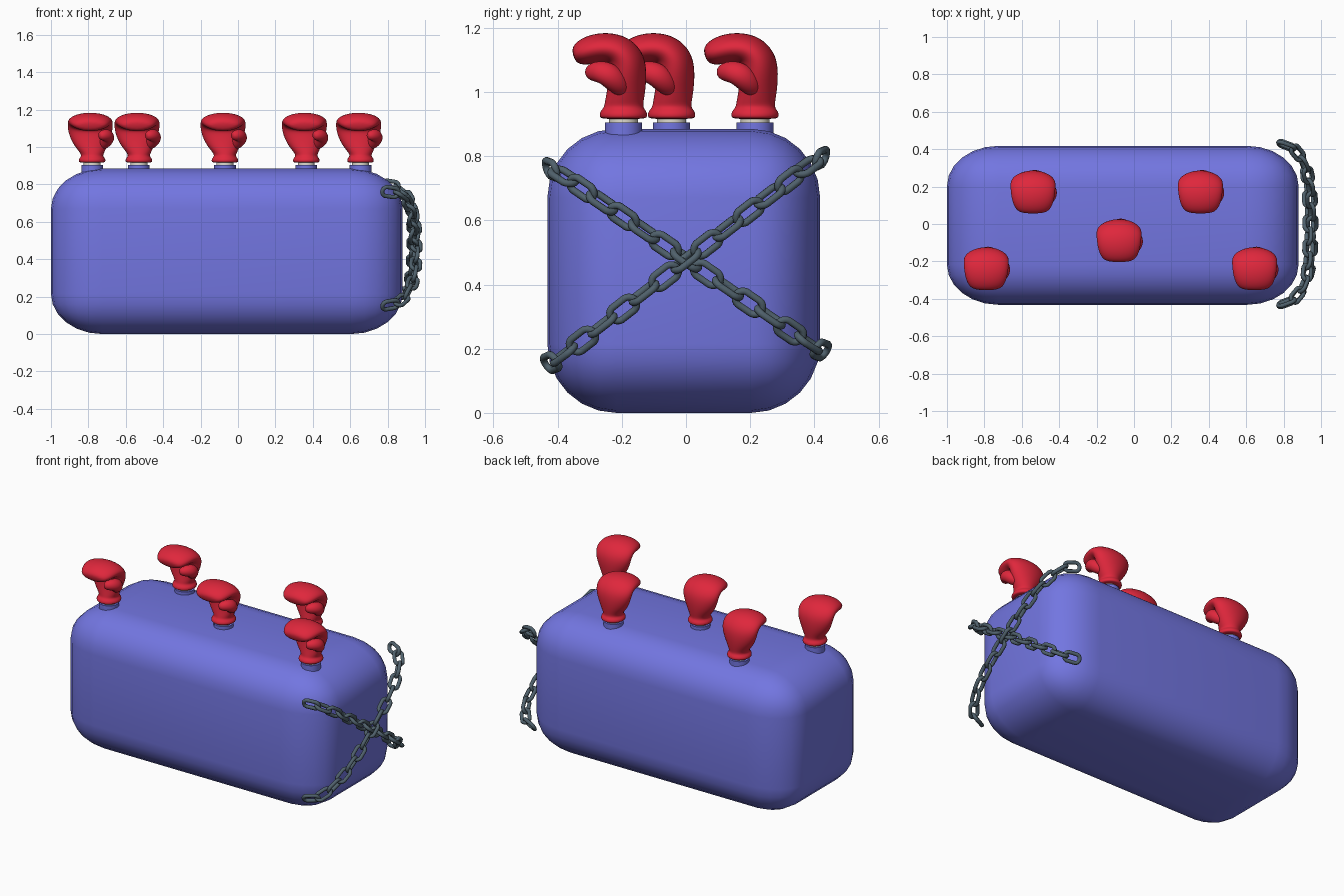
import bpy, bmesh, math
from mathutils import Vector, Matrix

if "Cube" in bpy.data.objects:
    bpy.data.objects.remove(bpy.data.objects["Cube"])


def material(name, rgb):
    m = bpy.data.materials.new(name)
    m.diffuse_color = (*rgb, 1)
    m.use_nodes = True
    m.node_tree.nodes["Principled BSDF"].inputs["Base Color"].default_value = m.diffuse_color
    return m


BLUE = material("blue", (0.17, 0.18, 0.75))
RED = material("red", (0.74, 0.02, 0.045))
STEEL = material("steel", (0.08, 0.12, 0.15))
CREAM = material("cream", (0.75, 0.72, 0.62))


def add_object(name, bm, mat, loc=(0, 0, 0)):
    bmesh.ops.recalc_face_normals(bm, faces=bm.faces)
    for f in bm.faces:
        f.smooth = True
    me = bpy.data.meshes.new(name)
    bm.to_mesh(me)
    bm.free()
    me.materials.append(mat)
    ob = bpy.data.objects.new(name, me)
    ob.location = loc
    bpy.context.collection.objects.link(ob)
    return ob


def loft(bm, rings, closed=False):
    """Skin a list of equal rings; cap the ends unless closed."""
    vs = [[bm.verts.new(p) for p in r] for r in rings]
    n = len(vs[0])
    for i in range(len(vs) if closed else len(vs) - 1):
        a, b = vs[i], vs[(i + 1) % len(vs)]
        for j in range(n):
            k = (j + 1) % n
            bm.faces.new((a[j], a[k], b[k], b[j]))
    if not closed:
        bm.faces.new(vs[0])
        bm.faces.new(vs[-1])


def ring(center, u, v, n=12):
    return [center + u * math.cos(t) + v * math.sin(t)
            for t in (2 * math.pi * i / n for i in range(n))]


def smooth_by_angle(ob):
    bpy.ops.object.select_all(action='DESELECT')
    ob.select_set(True)
    bpy.context.view_layer.objects.active = ob
    bpy.ops.object.shade_smooth_by_angle(angle=math.radians(35))


# Rounded body block, corners a little longer along x
bm = bmesh.new()
bmesh.ops.create_cube(bm, size=1)
bmesh.ops.scale(bm, vec=(1.88 * 0.78, 0.85, 0.885), verts=bm.verts)
bmesh.ops.bevel(bm, geom=bm.edges[:], offset=0.215, segments=6,
                profile=0.5, affect='EDGES')
bmesh.ops.scale(bm, vec=(1 / 0.78, 1, 1), verts=bm.verts)
smooth_by_angle(add_object("body", bm, BLUE, (-0.06, -0.007, 0.4425)))


# Boxing glove: sections run up the back of the hand and curl over the fist
# section = (outer y, outer z, inner y, inner z, half width, x offset)
SECTIONS = [
    (0.066, 0.915, -0.066, 0.915, 0.066, 0),
    (0.075, 0.922, -0.075, 0.922, 0.075, 0),
    (0.074, 0.938, -0.074, 0.938, 0.074, 0),
    (0.060, 0.952, -0.060, 0.952, 0.058, 0),
    (0.064, 0.975, -0.058, 0.968, 0.068, 0),
    (0.070, 1.015, -0.052, 1.000, 0.092, -0.008),
    (0.073, 1.070, -0.046, 1.045, 0.116, -0.010),
    (0.062, 1.125, -0.044, 1.078, 0.126, -0.010),
    (0.015, 1.173, -0.050, 1.090, 0.126, -0.010),
    (-0.050, 1.187, -0.072, 1.091, 0.122, -0.010),
    (-0.110, 1.178, -0.100, 1.086, 0.112, -0.010),
    (-0.150, 1.155, -0.135, 1.084, 0.092, -0.010),
    (-0.162, 1.130, -0.152, 1.098, 0.055, -0.010),
]
# Thumb: (x, y, z, radius)
THUMB = [(0.035, 0.010, 0.995, 0.022), (0.068, -0.015, 1.025, 0.040),
         (0.086, -0.045, 1.055, 0.043), (0.078, -0.075, 1.064, 0.038),
         (0.055, -0.098, 1.062, 0.031), (0.036, -0.106, 1.060, 0.017)]


def glove(name, loc):
    bm = bmesh.new()
    rings = []
    for oy, oz, iy, iz, w, dx in SECTIONS:
        o, i = Vector((dx, oy, oz)), Vector((dx, iy, iz))
        rings.append(ring((o + i) / 2, Vector((w, 0, 0)), (o - i) / 2 * 1.04))
    loft(bm, rings)
    pts = [Vector(p[:3]) for p in THUMB]
    rings = []
    for k, p in enumerate(pts):
        d = (pts[min(k + 1, len(pts) - 1)] - pts[max(k - 1, 0)]).normalized()
        u = d.cross(Vector((1, 0, 0))).normalized()
        rings.append(ring(p, u * THUMB[k][3], d.cross(u) * THUMB[k][3], 8))
    loft(bm, rings)
    ob = add_object(name, bm, RED, loc)
    ob.modifiers.new("smooth", 'SUBSURF').levels = 2
    ob.modifiers["smooth"].render_levels = 2


def disc(name, loc, z0, z1, r, mat):
    bm = bmesh.new()
    u, v = Vector((r, 0, 0)), Vector((0, r, 0))
    loft(bm, [ring(Vector((0, 0, z)), u, v, 32) for z in (z0, z1)])
    smooth_by_angle(add_object(name, bm, mat, loc))


# Five gloves on pegs
SPOTS = [(-0.78, -0.195), (-0.53, 0.215), (-0.07, -0.045),
         (0.365, 0.215), (0.655, -0.195)]
for i, (x, y) in enumerate(SPOTS, 1):
    disc(f"peg_{i}", (x, y, 0), 0.83, 0.905, 0.058, BLUE)
    disc(f"wrist_{i}", (x, y, 0), 0.89, 0.93, 0.045, CREAM)
    glove(f"glove_{i}", (x, y, 0))


# Chain: oval links spaced evenly along a path, turned alternately
def chain(name, path, count, half_len=0.058, half_w=0.037, wire=0.0115):
    path = [Vector(p) for p in path]
    lens = [(b - a).length for a, b in zip(path, path[1:])]
    total = sum(lens)

    def at(s):
        s = min(max(s, 0), total)
        for a, b, l in zip(path, path[1:], lens):
            if s <= l + 1e-6:
                return a.lerp(b, s / l)
            s -= l
        return path[-1].copy()

    bm = bmesh.new()
    for i in range(count):
        s = 0.045 + (total - 0.09) * i / (count - 1)
        a, b = at(s - 0.045), at(s + 0.045)
        d = (b - a).normalized()
        out = Vector((1, 0.6 * (a + b).y, 0))
        side = d.cross(out).normalized()
        side = Matrix.Rotation(math.radians(25 + 90 * (i % 2)), 3, d) @ side
        nrm = d.cross(side)
        r = half_w - wire
        straight = half_len - half_w
        rings = []
        for k in range(20):
            t = 2 * math.pi * (k + 0.5) / 20
            radial = d * math.cos(t) + side * math.sin(t)
            shift = d * math.copysign(straight, math.cos(t))
            rings.append(ring((a + b) / 2 + shift + radial * r,
                              radial * wire, nrm * wire, 8))
        loft(bm, rings, closed=True)
    add_object(name, bm, STEEL)


# Two crossed chains wrapping the right end
def wrap_path(z_left, z_right, x_mid):
    half = [(0.775, 0.435), (0.83, 0.425), (0.88, 0.385), (0.92, 0.31),
            (x_mid - 0.005, 0.2), (x_mid, 0.08)]
    yx = [(x, -y) for x, y in half] + half[::-1]
    slope = (z_right - z_left) / 0.84
    mid = (z_left + z_right) / 2
    return [(x, y, mid + slope * max(-0.42, min(0.42, y))) for x, y in yx]


chain("chain_falling", wrap_path(0.765, 0.19, 0.935), 15)
chain("chain_rising", wrap_path(0.15, 0.80, 0.952), 15)
